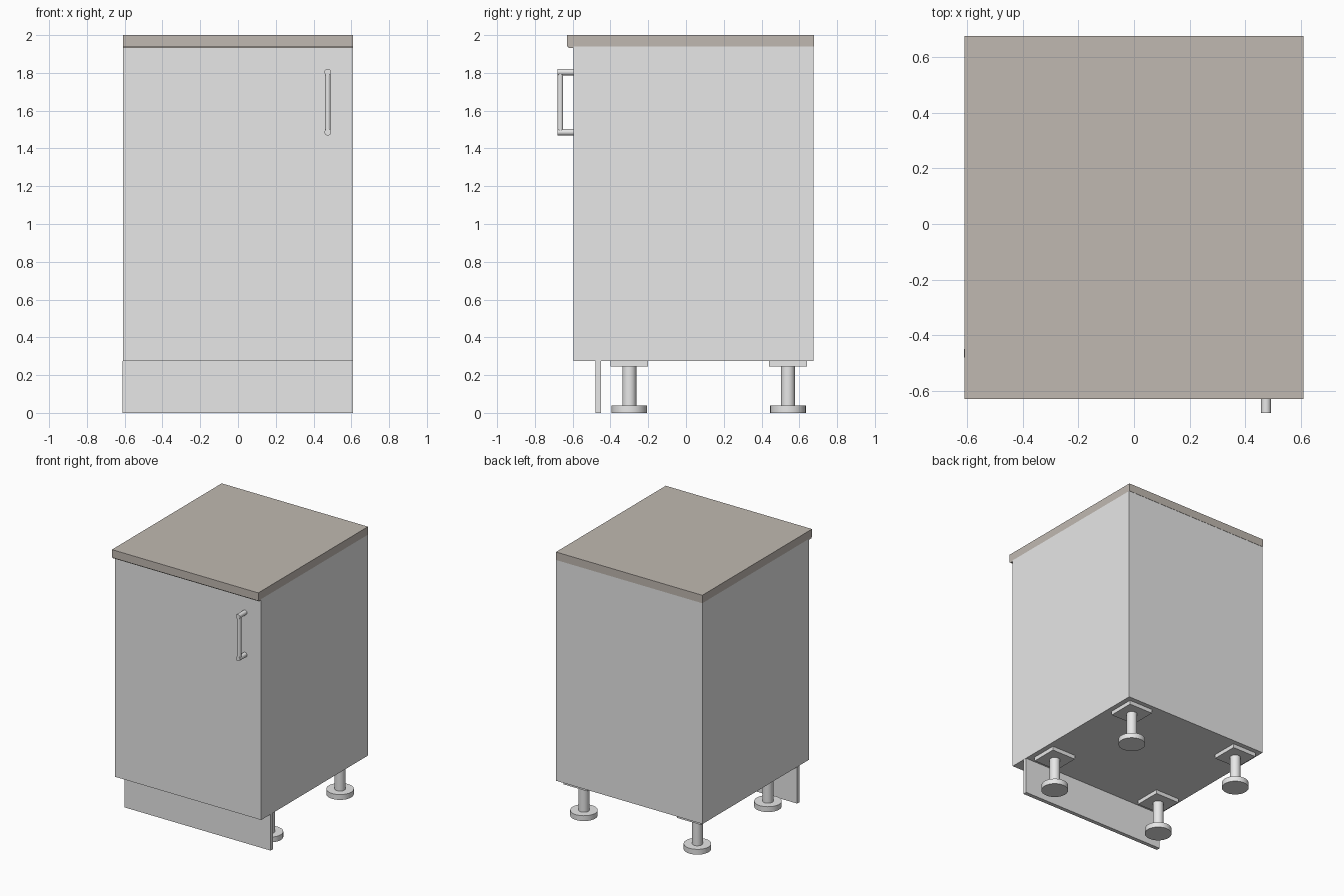
import bpy, math
from mathutils import Vector

if "Cube" in bpy.data.objects:
    bpy.data.objects.remove(bpy.data.objects["Cube"])


def material(name, rgb):
    m = bpy.data.materials.new(name)
    m.diffuse_color = (*rgb, 1)
    m.use_nodes = True
    m.node_tree.nodes["Principled BSDF"].inputs["Base Color"].default_value = m.diffuse_color
    return m


GREY = material("light_grey", (0.8, 0.8, 0.8))
STONE = material("warm_stone", (0.53, 0.485, 0.44))


def finish(name, mat):
    ob = bpy.context.object
    ob.name = name
    ob.data.materials.append(mat)
    return ob


def box(name, lo, hi, mat=GREY):
    lo, hi = Vector(lo), Vector(hi)
    bpy.ops.mesh.primitive_cube_add(size=1, location=(lo + hi) / 2)
    bpy.context.object.scale = hi - lo
    bpy.ops.object.transform_apply(location=False, rotation=False, scale=True)
    return finish(name, mat)


def rod(name, a, b, radius, mat=GREY):
    a, b = Vector(a), Vector(b)
    bpy.ops.mesh.primitive_cylinder_add(vertices=32, radius=radius,
                                        depth=(b - a).length, location=(a + b) / 2)
    ob = finish(name, mat)
    ob.rotation_euler = (b - a).to_track_quat('Z', 'Y').to_euler()
    bpy.ops.object.shade_smooth_by_angle(angle=math.radians(35))
    return ob


# Cabinet body and door
box("carcass", (-0.61, -0.56, 0.275), (0.61, 0.675, 1.94))
box("door", (-0.61, -0.595, 0.275), (0.61, -0.56, 1.94))

# Worktop with a shallow drip strip under its front edge
box("worktop", (-0.61, -0.63, 1.94), (0.61, 0.677, 2.0), STONE)
box("drip_strip", (-0.61, -0.622, 1.933), (0.61, -0.595, 1.94), STONE)

# Kick board
box("plinth", (-0.612, -0.48, 0), (0.608, -0.45, 0.275))

# Adjustable legs: mounting plate, column and round foot
for side, x in (("left", -0.473), ("right", 0.473)):
    for end, y in (("front", -0.30), ("back", 0.54)):
        tag = f"{end}_{side}"
        box(f"{tag}_leg_plate", (x - 0.1, y - 0.1, 0.245), (x + 0.1, y + 0.1, 0.275))
        rod(f"{tag}_leg_column", (x, y, 0.04), (x, y, 0.245), 0.037)
        rod(f"{tag}_leg_foot", (x, y, 0), (x, y, 0.04), 0.094)

# Door handle: two posts and an upright bar
for name, z in (("upper", 1.804), ("lower", 1.486)):
    rod(f"{name}_handle_post", (0.475, -0.595, z), (0.475, -0.68, z), 0.0175)
rod("handle_bar", (0.475, -0.665, 1.486), (0.475, -0.665, 1.804), 0.015)
